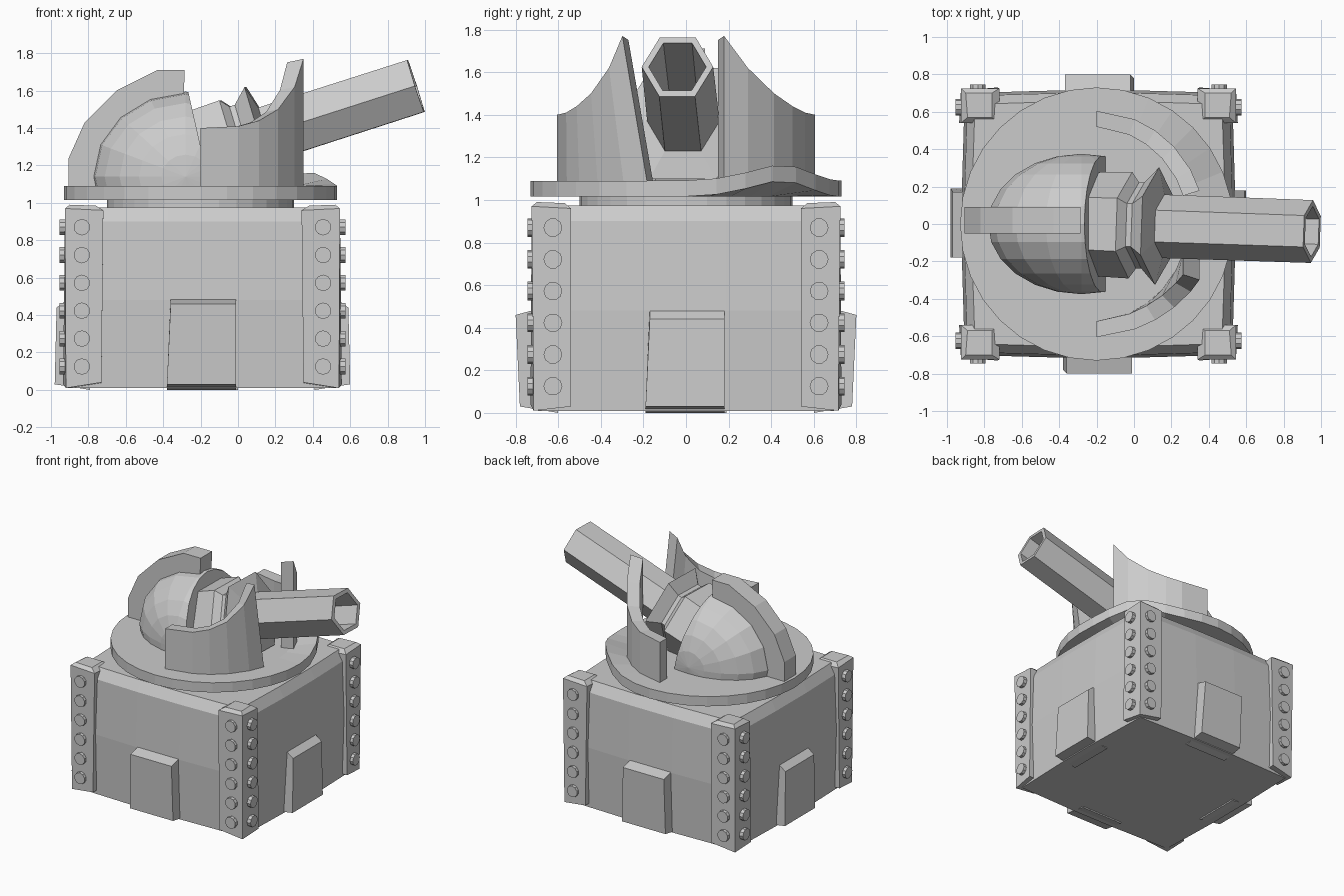
import bpy, bmesh, math
from mathutils import Vector, Matrix

if "Cube" in bpy.data.objects:
    bpy.data.objects.remove(bpy.data.objects["Cube"])

CX = -0.2  # turret centre in x
GREY = bpy.data.materials.new("steel grey")
GREY.diffuse_color = (0.6, 0.6, 0.6, 1)
GREY.use_nodes = True
GREY.node_tree.nodes["Principled BSDF"].inputs["Base Color"].default_value = GREY.diffuse_color


def finish(bm, name):
    bmesh.ops.recalc_face_normals(bm, faces=bm.faces)
    me = bpy.data.meshes.new(name)
    bm.to_mesh(me)
    bm.free()
    me.materials.append(GREY)
    ob = bpy.data.objects.new(name, me)
    bpy.context.collection.objects.link(ob)
    return ob


def loft(name, rings, cap=True):
    """Skin a list of closed rings with equal vertex counts."""
    bm = bmesh.new()
    vs = [[bm.verts.new(p) for p in r] for r in rings]
    n = len(rings[0])
    for a, b in zip(vs, vs[1:]):
        for i in range(n):
            j = (i + 1) % n
            bm.faces.new((a[i], a[j], b[j], b[i]))
    if cap:
        bm.faces.new(vs[0])
        bm.faces.new(vs[-1])
    return finish(bm, name)


# Base body: slightly bulging walls split in three, chamfered top
def body_ring(hx, hy, z):
    b = 0.015
    xs, ys = 0.185, 0.19
    pts = [(-hx, -hy), (-xs, -hy - b), (xs, -hy - b), (hx, -hy),
           (hx + b, -ys), (hx + b, ys), (hx, hy), (xs, hy + b),
           (-xs, hy + b), (-hx, hy), (-hx - b, ys), (-hx - b, -ys)]
    return [(x + CX + 0.01, y, z) for x, y in pts]


loft("base_body", [body_ring(0.70, 0.68, 0.01), body_ring(0.715, 0.70, 0.48),
                   body_ring(0.70, 0.685, 0.90), body_ring(0.66, 0.64, 0.975)])

# Corner posts with a cap sloping down inwards, and rivets on both outer faces
for sx in (-1, 1):
    for sy in (-1, 1):
        def P(u, v, z):
            return (CX + 0.01 + sx * u, sy * v, z)
        loft("corner_post", [
            [P(0.54, 0.54, 0.03), P(0.745, 0.54, 0.03), P(0.73, 0.715, 0.01), P(0.54, 0.73, 0.04)],
            [P(0.53, 0.54, 0.95), P(0.735, 0.54, 0.96), P(0.735, 0.725, 0.97), P(0.53, 0.725, 0.96)],
            [P(0.57, 0.57, 0.985), P(0.70, 0.57, 0.985), P(0.71, 0.70, 0.99), P(0.57, 0.70, 0.985)]])
        bm = bmesh.new()
        for k in range(6):
            z = 0.125 + 0.149 * k
            for face in range(2):
                if face:
                    rot, loc = Matrix.Rotation(math.pi / 2, 4, 'Y'), P(0.74, 0.625, z)
                else:
                    rot, loc = Matrix.Rotation(math.pi / 2, 4, 'X'), P(0.645, 0.72, z)
                bmesh.ops.create_cone(bm, cap_ends=True, segments=10, radius1=0.044,
                                      radius2=0.044, depth=0.05,
                                      matrix=Matrix.Translation(loc) @ rot)
        finish(bm, "post_rivets")

# Buttress in the middle of every wall
for k, out in enumerate((0.79, 0.80, 0.79, 0.80)):
    m = Matrix.Translation((CX + 0.01, 0, 0)) @ Matrix.Rotation(k * math.pi / 2, 4, 'Z')
    if k % 2 == 0:
        prof = [(0.6, 0.0), (out, 0.03), (out - 0.01, 0.44), (0.70, 0.50), (0.6, 0.50)]
    else:
        prof = [(0.6, 0.0), (out - 0.02, 0.03), (out, 0.46), (0.69, 0.49), (0.6, 0.49)]
    loft("wall_buttress", [[m @ Vector((x, y + (0.02 if z > 0.2 else 0) * (1 if y < 0 else 0), z))
                            for x, z in prof] for y in (-0.19, 0.18)])


# Turret disk with one bent-up stretch of rim, on a short neck
def circle(r, z, bend=0.0):
    pts = []
    for i in range(32):
        a = 2 * math.pi * i / 32
        x, y = r * math.cos(a), r * math.sin(a)
        d = math.hypot(x - 0.56, y - 0.44)
        pts.append((CX + x, y, z + bend * math.exp(-(d / 0.24) ** 2)))
    return pts


loft("turret_neck", [circle(0.5, 0.95), circle(0.5, 1.03)])
loft("turret_disk", [circle(0.54, 1.015), circle(0.73, 1.015, 0.075),
                     circle(0.73, 1.09, 0.075), circle(0.55, 1.09)])

# Curved shields rising to a point beside the gun; the near one leans outwards
STEPS = [(90, 1.40), (70, 1.41), (58, 1.44), (45, 1.50), (30, 1.62), (18, 1.77)]
for s, lean in ((1, 0.0), (-1, 0.12)):
    rings = []
    for deg, top in STEPS:
        c, n = math.cos(math.radians(deg)), math.sin(math.radians(deg))
        off = lean * (top - 1.40) / 0.37
        ro, ri = 0.605 - 0.028 * c, 0.52 - 0.035 * c
        rings.append([(CX + ro * c, s * ro * n, 1.06), (CX + ro * c, s * (ro * n + off), top),
                      (CX + ri * c, s * (ri * n + off), top - 0.02 * c),
                      (CX + ri * c, s * ri * n, 1.06)])
    loft("curved_shield", rings)

# Dome: sphere with poles at the sides, cut by the disk and a tilted front plane
bm = bmesh.new()
bmesh.ops.create_uvsphere(bm, u_segments=16, v_segments=12, radius=1,
                          matrix=Matrix.Translation((-0.28, 0, 1.14))
                          @ Matrix.Diagonal((0.5, 0.375, 0.455, 1))
                          @ Matrix.Rotation(math.pi / 2, 4, 'X'))
for co, no in (((0, 0, 1.07), (0, 0, -1)), ((-0.265, 0, 1.59), (0.975, 0, 0.22))):
    geom = bm.verts[:] + bm.edges[:] + bm.faces[:]
    cut = bmesh.ops.bisect_plane(bm, geom=geom, plane_co=co, plane_no=no, clear_outer=True)
    edges = [e for e in cut["geom_cut"] if isinstance(e, bmesh.types.BMEdge)]
    bmesh.ops.contextual_create(bm, geom=edges)
finish(bm, "turret_dome")

# Raised crest over the dome
CREST = [(-0.905, 1.07), (-0.905, 1.24), (-0.82, 1.43), (-0.65, 1.60), (-0.43, 1.71),
         (-0.285, 1.71), (-0.29, 1.57), (-0.4, 1.5), (-0.62, 1.36), (-0.7, 1.07)]
loft("dome_crest", [[(x, y, z) for x, z in CREST] for y in (-0.05, 0.09)])

# Gun: six-sided mantle, flange and hollow barrel along one raised axis
GUN = [(-0.1, 0.25), (0.02, 0.28), (0.19, 0.285), (0.23, 0.23), (0.26, 0.23), (0.34, 0.315),
       (0.375, 0.17), (1.21, 0.168), (1.21, 0.135), (0.5, 0.13)]
place = (Matrix.Translation((-0.2, 0.0, 1.255)) @ Matrix.Rotation(math.radians(-2), 4, 'Z')
         @ Matrix.Rotation(math.radians(-17.8), 4, 'Y'))


def hexagon(s, r):
    return [place @ Vector((s, r * math.cos(k * math.pi / 3), r * math.sin(k * math.pi / 3)))
            for k in range(6)]


loft("gun_mantle", [hexagon(s, r) for s, r in GUN[:7]])
loft("gun_barrel", [hexagon(s, r) for s, r in [(0.36, 0.17)] + GUN[7:]])
